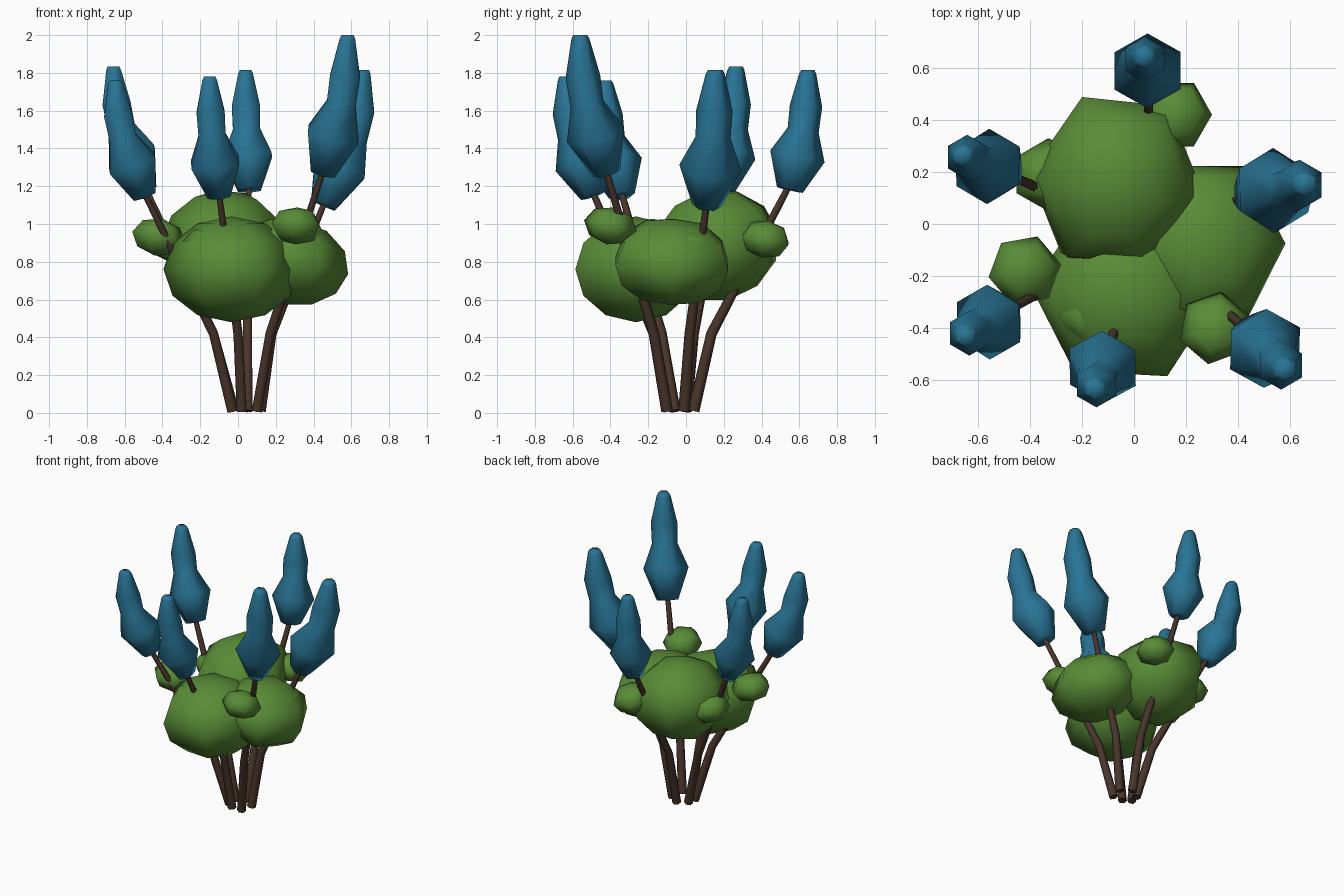
import bpy, bmesh, math
from mathutils import Vector, Matrix, Euler

if "Cube" in bpy.data.objects:
    bpy.data.objects.remove(bpy.data.objects["Cube"])


def material(name, color):
    m = bpy.data.materials.new(name)
    m.diffuse_color = (*color, 1)
    m.use_nodes = True
    m.node_tree.nodes["Principled BSDF"].inputs["Base Color"].default_value = m.diffuse_color
    return m


GREEN = material("leaf_green", (0.1, 0.26, 0.038))
BLUE = material("petal_blue", (0.022, 0.175, 0.3))
BROWN = material("stem_brown", (0.065, 0.036, 0.024))


def finish(name, bm, mat, angle):
    bmesh.ops.recalc_face_normals(bm, faces=bm.faces)
    me = bpy.data.meshes.new(name)
    bm.to_mesh(me)
    bm.free()
    ob = bpy.data.objects.new(name, me)
    bpy.context.collection.objects.link(ob)
    me.materials.append(mat)
    bpy.ops.object.select_all(action='DESELECT')
    ob.select_set(True)
    bpy.context.view_layer.objects.active = ob
    bpy.ops.object.shade_smooth_by_angle(angle=math.radians(angle))
    return ob


def loft(name, points, radii, mat, flat_end=False):
    """Hexagonal tube through the points, with one radius per point."""
    bm = bmesh.new()
    pts = [Vector(p) for p in points]
    rings = []
    for i, (p, r) in enumerate(zip(pts, radii)):
        t = pts[min(i + 1, len(pts) - 1)] - pts[max(i - 1, 0)]
        if flat_end and i >= len(pts) - 2:
            t = Vector((0, 0, 1))
        q = Vector((0, 0, 1)).rotation_difference(t.normalized())
        rings.append([bm.verts.new(p + q @ Vector((r * math.cos(a), r * math.sin(a), 0)))
                      for a in (math.pi / 6 + k * math.pi / 3 for k in range(6))])
    for a, b in zip(rings, rings[1:]):
        for k in range(6):
            bm.faces.new((a[k], a[(k + 1) % 6], b[(k + 1) % 6], b[k]))
    bm.faces.new(rings[0][::-1])
    bm.faces.new(rings[-1])
    return finish(name, bm, mat, 75)


def blob(name, center, size, rings, rot):
    """Low-poly six-sided leaf clump, corners pointing along x before turning."""
    bm = bmesh.new()
    mat = (Matrix.Translation(center)
           @ Euler([math.radians(a) for a in rot]).to_matrix().to_4x4()
           @ Matrix.Diagonal((*size, 1)) @ Matrix.Rotation(math.radians(30), 4, 'Z'))
    bmesh.ops.create_uvsphere(bm, u_segments=6, v_segments=rings, radius=1, matrix=mat)
    return finish(name, bm, GREEN, 60)


# Stems and blossoms: stem base xy, stem bend xy, blossom bottom, blossom tip, width
FLOWERS = [
    ("back", (.05, .04), (.05, .135), (.06, .55, 1.18), (.04, .645, 1.815), 1),
    ("back_left", (-.02, 0), (-.13, .04), (-.49, .19, 1.18), (-.66, .265, 1.835), 1),
    ("front_left", (-.03, -.06), (-.13, -.13), (-.495, -.34, 1.15), (-.65, -.43, 1.76), 1),
    ("front", (.02, -.1), (0, -.17), (-.10, -.49, 1.15), (-.15, -.635, 1.78), 1),
    ("front_right", (.1, -.1), (.17, -.17), (.45, -.42, 1.27), (.58, -.56, 2.0), 1.07),
    ("right", (.12, -.01), (.18, .02), (.45, .11, 1.1), (.66, .155, 1.815), 1.12),
]
# Blossom profile: height fraction, lean fraction, radius
PROFILE = [(0, 0, .07), (.28, .42, .147), (.5, .74, .083), (.7, .9, .086),
           (.97, .99, .045), (1, 1, .035)]
for name, base, bend, bottom, tip, w in FLOWERS:
    b, t = Vector(bottom), Vector(tip)
    path = [(b.x + h * (t.x - b.x), b.y + h * (t.y - b.y), b.z + f * (t.z - b.z))
            for f, h, r in PROFILE]
    loft(name + "_blossom", path, [r * w for f, h, r in PROFILE], BLUE, True)
    end = b + (Vector(path[1]) - b) * .3
    loft(name + "_stem", [(*base, 0.01), (*bend, .42), end], [.031, .028, .017], BROWN)

# Three large leaf clumps
blob("back_leaf_clump", (-.07, .16, .885), (.335, .37, .295), 6, (12, 3, -6))
blob("front_leaf_clump", (-.035, -.265, .76), (.36, .36, .28), 6, (0, 0, -3))
blob("right_leaf_clump", (.275, -.075, .8), (.315, .345, .23), 6, (-3, 12, 0))

# Small leaf tufts near the stems: centre and turn
TUFTS = [(-.42, -.18, .93, 10), (.31, -.4, .99, 80), (.16, .42, .92, 60),
         (-.33, .19, .89, 30), (-.15, -.35, .88, 0), (.36, .03, .87, 45)]
for i, (x, y, z, turn) in enumerate(TUFTS):
    blob("leaf_tuft_%d" % (i + 1), (x, y, z), (.145, .14, .1), 4, (0, 12, turn))
